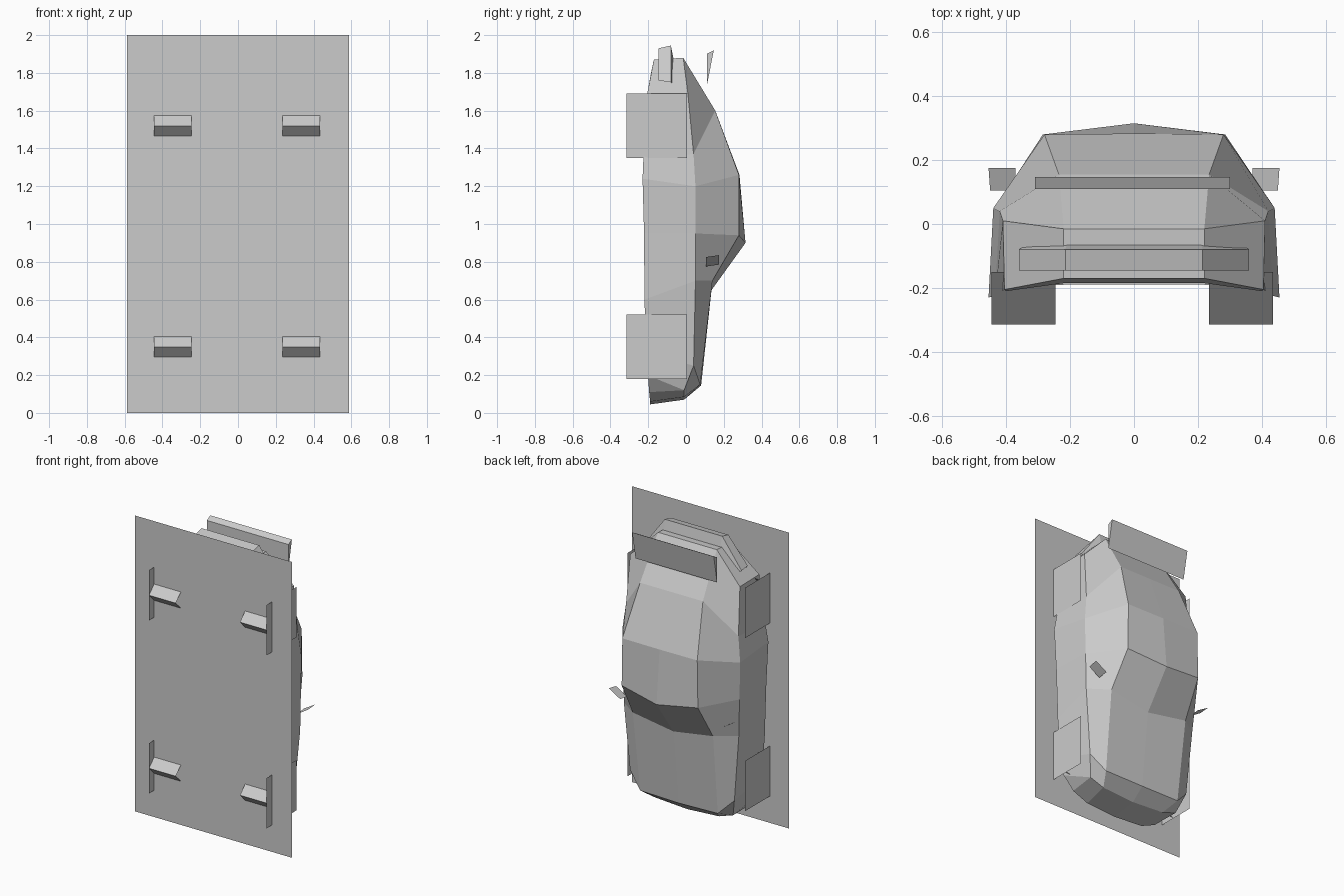
import bpy, bmesh


def make_object(name, points, faces):
    bm = bmesh.new()
    vs = [bm.verts.new(p) for p in points]
    for f in faces:
        bm.faces.new([vs[i] for i in f])
    bmesh.ops.remove_doubles(bm, verts=bm.verts, dist=0.0005)
    bmesh.ops.recalc_face_normals(bm, faces=bm.faces)
    mesh = bpy.data.meshes.new(name)
    bm.to_mesh(mesh)
    bm.free()
    ob = bpy.data.objects.new(name, mesh)
    bpy.context.collection.objects.link(ob)
    return ob


def mirrored_loft(name, rows):
    """Skin half sections (centre to side), mirrored across x = 0."""
    full = [[(-x, y, z) for x, y, z in r[:0:-1]] + r for r in rows]
    n = len(full[0])
    pts = [p for r in full for p in r]
    faces = [(i * n + j, i * n + j + 1, (i + 1) * n + j + 1, (i + 1) * n + j)
             for i in range(len(rows) - 1) for j in range(n - 1)]
    return make_object(name, pts, faces)


# Car shell standing on its nose: centre, shoulder, waist and sill per section
body = [
    [(0, -.19, .045), (.22, -.19, .06), (.33, -.195, .11), (.385, -.2, .18)],
    [(0, -.01, .07), (.24, -.01, .085), (.345, -.01, .12), (.40, -.205, .2)],
    [(0, .08, .145), (.29, .075, .15), (.39, .04, .25), (.42, -.21, .32)],
    [(0, .135, .65), (.30, .14, .70), (.43, .05, .70), (.435, -.22, .60)],
    [(0, .315, .90), (.285, .28, .94), (.435, .05, .95), (.445, -.222, .95)],
    [(0, .283, 1.26), (.28, .28, 1.26), (.44, .05, 1.2), (.455, -.23, 1.24)],
    [(0, .155, 1.6), (.235, .155, 1.6), (.42, .04, 1.37), (.435, -.225, 1.36)],
    [(0, -.015, 1.88), (.22, -.015, 1.88), (.41, .01, 1.69), (.405, -.205, 1.69)],
]
mirrored_loft("car_body", body)

# Flat tail panel with a small lower lip
mirrored_loft("tail_panel", [
    [(0, -.015, 1.88), (.22, -.015, 1.88), (.41, .01, 1.69)],
    [(0, -.17, 1.87), (.22, -.17, 1.87), (.405, -.205, 1.69)],
    [(0, -.185, 1.80), (.22, -.185, 1.80), (.40, -.21, 1.66)],
])

# Rear bumper wrapping the tail
mirrored_loft("rear_bumper", [
    [(0, -.065, 1.87), (.21, -.065, 1.87), (.345, -.07, 1.74)],
    [(0, -.08, 1.945), (.215, -.08, 1.945), (.36, -.08, 1.75)],
    [(0, -.145, 1.93), (.215, -.145, 1.93), (.36, -.145, 1.76)],
    [(0, -.145, 1.86), (.21, -.145, 1.86), (.345, -.145, 1.74)],
])

# Wedge spoiler plate
wedge = [(.11, 1.73), (.11, 1.90), (.147, 1.92)]
make_object("spoiler", [(x, y, z) for x in (-.31, .30) for y, z in wedge],
            [(0, 1, 2), (3, 4, 5), (0, 1, 4, 3), (1, 2, 5, 4), (2, 0, 3, 5)])

# Thin door mirrors
for side, s in (("left", -1), ("right", 1)):
    make_object(side + "_mirror",
                [(s * .37, .105, .775), (s * .45, .105, .825),
                 (s * .455, .175, .835), (s * .37, .175, .785)], [(0, 1, 2, 3)])

# Wheels: a square outer disc panel and a V-shaped tread below it
for end, wz in (("front", .35), ("rear", 1.52)):
    for side, outer, inner in (("left", -.445, -.245), ("right", .435, .235)):
        make_object(f"{end}_{side}_wheel_disc",
                    [(outer, y, wz + dz) for y, dz in
                     ((-.315, -.17), (.005, -.17), (.005, .17), (-.315, .17))],
                    [(0, 1, 2, 3)])
        v = [(-.15, -.165), (-.315, 0), (-.15, .165)]
        make_object(f"{end}_{side}_wheel_tread",
                    [(x, y, wz + dz) for x in (outer, inner) for y, dz in v],
                    [(0, 1, 4, 3), (1, 2, 5, 4)])

# Flat shadow panel under the wheels
make_object("shadow_panel", [(-.587, -.26, 0), (.587, -.26, 0),
                             (.587, -.26, 2), (-.587, -.26, 2)], [(0, 1, 2, 3)])
